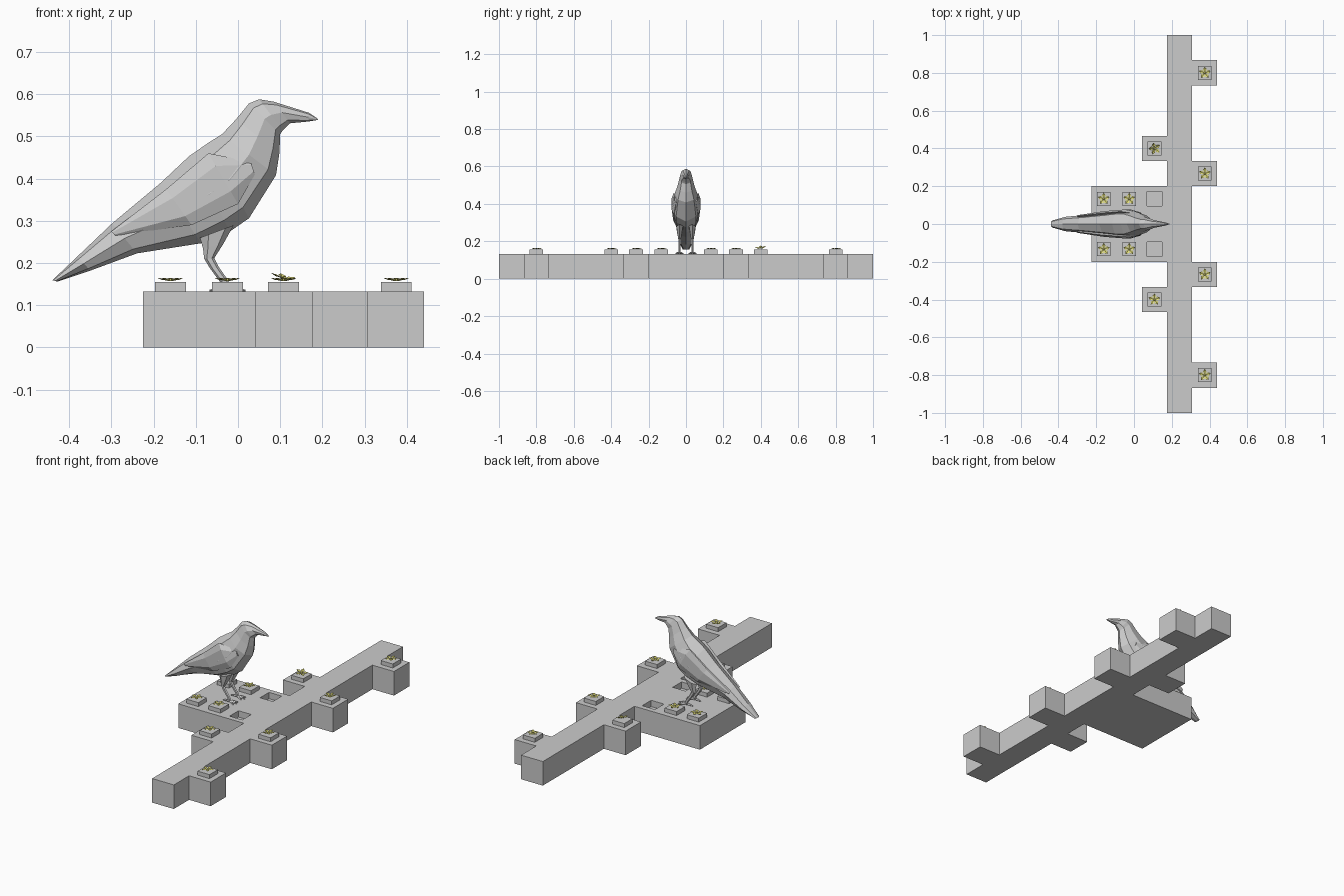
import bpy, bmesh
from math import sin, cos, pi, radians
from mathutils import Vector, Matrix

if "Cube" in bpy.data.objects:
    bpy.data.objects.remove(bpy.data.objects["Cube"])


def finish(name, bm, mat=None):
    bmesh.ops.recalc_face_normals(bm, faces=bm.faces)
    me = bpy.data.meshes.new(name)
    bm.to_mesh(me)
    bm.free()
    ob = bpy.data.objects.new(name, me)
    bpy.context.collection.objects.link(ob)
    if mat:
        me.materials.append(mat)
    return ob


def box(name, x, y, z0, z1, size):
    bm = bmesh.new()
    bmesh.ops.create_cube(bm, size=1, matrix=Matrix.Translation((x, y, (z0 + z1) / 2))
                          @ Matrix.Diagonal((size, size, z1 - z0, 1)))
    return finish(name, bm)


def skin(name, rings):
    bm = bmesh.new()
    loops = [[bm.verts.new(p) for p in r] for r in rings]
    n = len(loops[0])
    for a, b in zip(loops, loops[1:]):
        for i in range(n):
            j = (i + 1) % n
            bm.faces.new((a[i], a[j], b[j], b[i]))
    bm.faces.new(loops[0])
    bm.faces.new(loops[-1])
    return finish(name, bm)


def loft(name, sections, sides=8, yoff=None, sgn=1):
    # each section: top x, top z, bottom x, bottom z, half width
    rings = []
    for k, (tx, tz, bx, bz, w) in enumerate(sections):
        t, b = Vector((tx, 0, tz)), Vector((bx, 0, bz))
        c, h = (t + b) / 2, (t - b) / 2
        c.y = sgn * yoff[k] if yoff else 0
        rings.append([c + h * cos(2 * pi * i / sides) + Vector((0, w * sin(2 * pi * i / sides), 0))
                      for i in range(sides)])
    return skin(name, rings)


# plinth: one stepped outline, extruded
H = 0.133
half = [(.308, .2), (.44, .2), (.44, .333), (.308, .333), (.308, .733), (.44, .733), (.44, .867),
        (.308, .867), (.308, 1), (.175, 1), (.175, .467), (.042, .467), (.042, .333), (.175, .333),
        (.175, .2), (-.225, .2)]
outline = half + [(x, -y) for x, y in reversed(half)]
bm = bmesh.new()
face = bm.faces.new([bm.verts.new((x, y, 0)) for x, y in outline])
top = bmesh.ops.extrude_face_region(bm, geom=[face])["geom"]
for v in top:
    if isinstance(v, bmesh.types.BMVert):
        v.co.z = H
base = finish("plinth", bm)

# two empty sockets
for s in (-1, 1):
    cutter = box("socket_cutter", .108, s * .133, H - .035, H + .05, .078)
    cutter.hide_render = True
    m = base.modifiers.new("socket", 'BOOLEAN')
    m.operation, m.solver, m.object = 'DIFFERENCE', 'EXACT', cutter
    bpy.context.view_layer.objects.active = base
    bpy.ops.object.modifier_apply(modifier=m.name)
    bpy.data.objects.remove(cutter)

# pegs with five-petal flowers
yellow = bpy.data.materials.new("petal_yellow")
yellow.diffuse_color = (.78, .75, .2, 1)
yellow.use_nodes = True
yellow.node_tree.nodes["Principled BSDF"].inputs["Base Color"].default_value = yellow.diffuse_color


def flower(x, y, tilted):
    bm = bmesh.new()

    def pt(r, a, z):
        return bm.verts.new((r * cos(a), r * sin(a), z))
    centre = bm.verts.new((0, 0, .002))
    for k in range(5):
        a = pi / 2 + k * 2 * pi / 5
        l, r = pt(.021, a - .5, .007), pt(.021, a + .5, .007)
        mid, tip = pt(.021, a, .004), pt(.033, a, .009)
        for f in ((centre, l, mid), (centre, mid, r), (l, tip, mid), (mid, tip, r)):
            bm.faces.new(f)
    bmesh.ops.create_cone(bm, cap_ends=True, segments=5, radius1=.008, radius2=.004, depth=.006,
                          matrix=Matrix.Translation((0, 0, .005)))
    ob = finish("flower", bm, yellow)
    ob.location = (x, y, .161 if tilted else .156)
    if tilted:
        ob.rotation_euler = (radians(10), radians(10), .3)


for x, y in ((.375, .8), (.375, .267), (.108, .4), (-.16, .133), (-.025, .133)):
    for s in (-1, 1):
        box("peg", x, s * y, H, .155, .073)
        flower(x, s * y, (x, s * y) == (.108, .4))

# bird body, tail to beak
loft("bird_body", [
    (-.44, .159, -.428, .156, .018), (-.38, .216, -.35, .182, .038), (-.298, .294, -.239, .223, .047),
    (-.184, .389, -.087, .247, .063), (-.116, .453, -.019, .275, .074), (-.07, .485, .026, .306, .075),
    (-.038, .505, .09, .408, .06), (-.005, .54, .098, .46, .044), (.026, .578, .1, .505, .034),
    (.05, .588, .106, .514, .032), (.085, .582, .123, .531, .021), (.168, .556, .165, .535, .008),
    (.19, .541, .189, .539, .001)])

for s, side in ((1, "left"), (-1, "right")):
    # folded wing
    loft(side + "_wing", [(.03, .44, .04, .41, .01), (-.07, .46, 0, .34, .012),
                          (-.17, .375, -.11, .29, .012), (-.3, .275, -.29, .265, .006)],
         6, (.052, .066, .058, .042), s)
    # leg: thigh, knee, shank
    loft(side + "_leg", [(-.09, .26, -.01, .29, .02), (-.083, .235, -.035, .245, .014),
                         (-.08, .21, -.056, .212, .008), (-.066, .187, -.045, .19, .007),
                         (-.04, .152, -.022, .157, .006), (-.034, .134, -.016, .136, .007)],
         6, (.034, .034, .034, .034, .035, .035), s)
    # toes
    for dx, dy in ((.045, 0), (.036, .02), (.036, -.02), (-.04, 0)):
        a = Vector((-.027, s * .035, .14))
        d = Vector((dx, dy, -.005))
        n = Vector((-dy, dx, 0)).normalized()
        up = Vector((0, 0, 1))
        skin(side + "_toe", [[p + n * r, p + up * r, p - n * r, p - up * r]
                             for p, r in ((a, .006), (a + d * .6, .005), (a + d, .002))])
